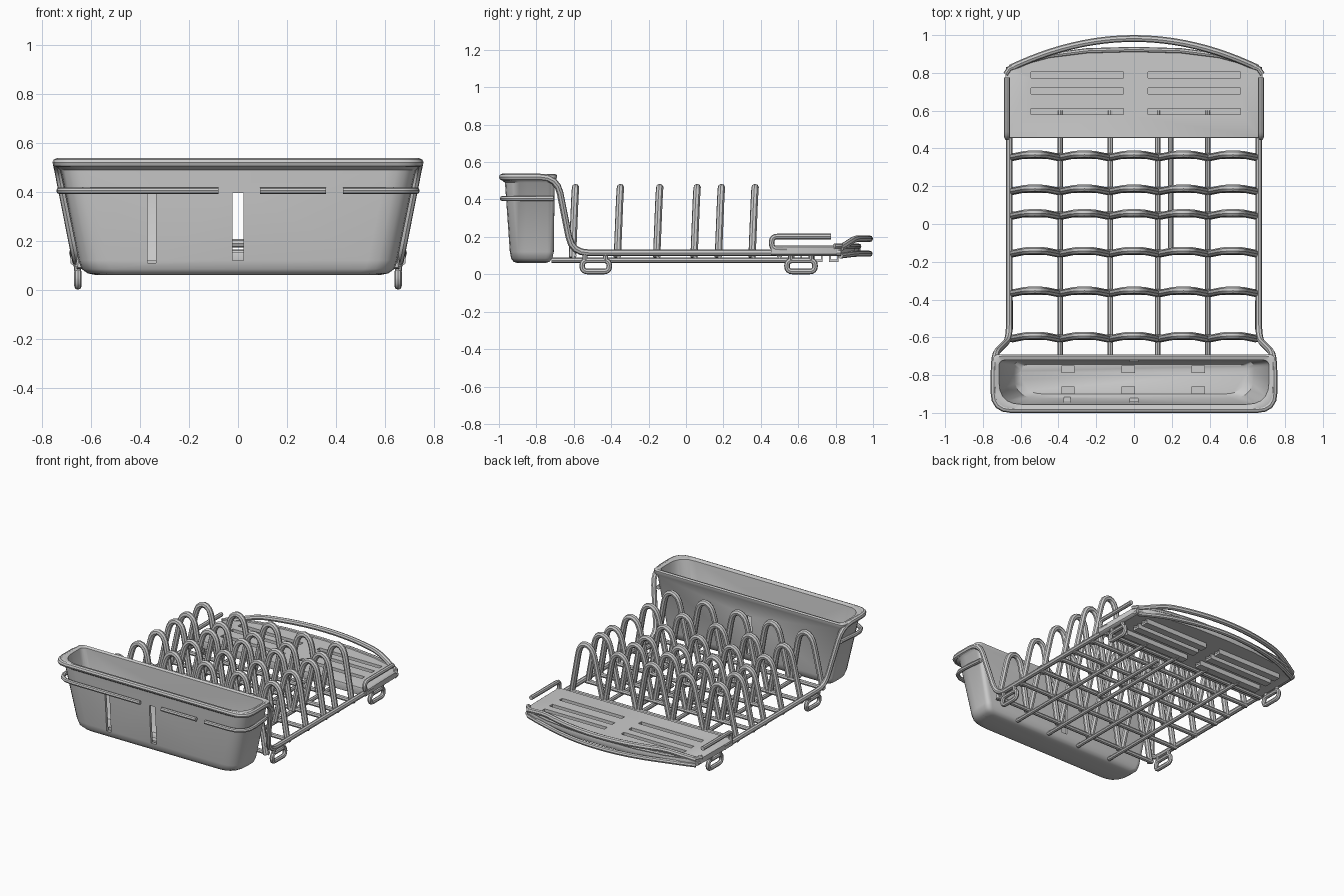
import bpy, bmesh, math
from mathutils import Vector

if "Cube" in bpy.data.objects:
    bpy.data.objects.remove(bpy.data.objects["Cube"])


def rounded(pts, r, cyclic=False, steps=4):
    """Replace each corner of a path by a small curve."""
    pts = [Vector(p) for p in pts]
    n, out = len(pts), []
    for i, p in enumerate(pts):
        if not cyclic and i in (0, n - 1):
            out.append(p)
            continue
        a, b = pts[i - 1] - p, pts[(i + 1) % n] - p
        a = p + a.normalized() * min(r, a.length * 0.48)
        b = p + b.normalized() * min(r, b.length * 0.48)
        for k in range(steps + 1):
            t = k / steps
            out.append(a * (1 - t) ** 2 + p * 2 * t * (1 - t) + b * t * t)
    return out


def wire(name, paths, r, cyclic=False):
    """Round wire along one or more paths, turned into a mesh."""
    cu = bpy.data.curves.new(name, 'CURVE')
    cu.dimensions = '3D'
    cu.bevel_depth = r
    cu.bevel_resolution = 2
    cu.use_fill_caps = True
    for path in paths:
        s = cu.splines.new('POLY')
        s.points.add(len(path) - 1)
        for pt, co in zip(s.points, path):
            pt.co = (*co, 1)
        s.use_cyclic_u = cyclic
    ob = bpy.data.objects.new(name, cu)
    bpy.context.collection.objects.link(ob)
    select(ob)
    bpy.ops.object.convert(target='MESH')
    smooth(bpy.context.object)
    return bpy.context.object


def select(ob):
    bpy.ops.object.select_all(action='DESELECT')
    ob.select_set(True)
    bpy.context.view_layer.objects.active = ob


def smooth(ob):
    select(ob)
    bpy.ops.object.shade_smooth_by_angle(angle=math.radians(40))


def mirrored(path):
    return [path, [(-p[0], p[1], p[2]) for p in path]]


def mesh_object(name, bm):
    bmesh.ops.recalc_face_normals(bm, faces=bm.faces)
    me = bpy.data.meshes.new(name)
    bm.to_mesh(me)
    bm.free()
    ob = bpy.data.objects.new(name, me)
    bpy.context.collection.objects.link(ob)
    return ob


def loft(name, rings):
    """Skin equal-length rings and cap both ends."""
    bm = bmesh.new()
    rows = [[bm.verts.new(p) for p in ring] for ring in rings]
    for a, b in zip(rows, rows[1:]):
        for i in range(len(a)):
            j = (i + 1) % len(a)
            bm.faces.new((a[i], a[j], b[j], b[i]))
    bm.faces.new(rows[0])
    bm.faces.new(rows[-1])
    return mesh_object(name, bm)


def boxes(name, items):
    """Boxes given as x0, x1, y0, y1, z0, z1."""
    bm = bmesh.new()
    for x0, x1, y0, y1, z0, z1 in items:
        vs = bmesh.ops.create_cube(bm, size=1)['verts']
        for v in vs:
            v.co = ((x0 + x1) / 2 + v.co.x * (x1 - x0), (y0 + y1) / 2 + v.co.y * (y1 - y0),
                    (z0 + z1) / 2 + v.co.z * (z1 - z0))
    return mesh_object(name, bm)


def cut(ob, cutter):
    m = ob.modifiers.new('cut', 'BOOLEAN')
    m.operation, m.solver, m.object = 'DIFFERENCE', 'EXACT', cutter
    select(ob)
    bpy.ops.object.modifier_apply(modifier=m.name)
    bpy.data.objects.remove(cutter)
    smooth(ob)


# Cutlery bin: z, half width, front y, back y
def bin_ring(z, hx, yf, yb):
    front = [(-hx, yf, z), (hx, yf, z)]
    back = [(hx, yb, z), (-hx, yb, z)]
    out = []
    loop = front + back
    for i in range(4):
        r = 0.12 if i < 2 else 0.035
        p = Vector(loop[i])
        a = (Vector(loop[i - 1]) - p).normalized() * r
        b = (Vector(loop[(i + 1) % 4]) - p).normalized() * r
        for k in range(6):
            t = k / 5
            out.append(p + a * (1 - t) ** 2 + b * t * t)
    return out


bin_profile = [
    (0.06, 0.58, -0.90, -0.75), (0.067, 0.615, -0.922, -0.73), (0.085, 0.64, -0.935, -0.715),
    (0.12, 0.652, -0.942, -0.707), (0.49, 0.728, -0.968, -0.702), (0.505, 0.745, -0.988, -0.692),
    (0.53, 0.748, -0.992, -0.69), (0.537, 0.735, -0.98, -0.70), (0.53, 0.715, -0.955, -0.72),
    (0.12, 0.635, -0.922, -0.727), (0.09, 0.60, -0.90, -0.745)]
cutlery_bin = loft('cutlery_bin', [bin_ring(*p) for p in bin_profile])
cut(cutlery_bin, boxes('slot_cutter', [(-0.022, 0.022, -1.1, -0.65, 0.12, 0.395),
                                       (-0.37, -0.335, -1.1, -0.85, 0.11, 0.395)]))

# Small drain ribs on the bin floor
boxes('bin_floor_ribs', [(x - 0.035, x + 0.035, y - 0.02, y + 0.02, 0.085, 0.12)
                         for x in (-0.35, -0.03, 0.34) for y in (-0.88, -0.77)])

# Side rails that climb and wrap around the bin rim
half = [(0.66, 0.83, 0.115), (0.66, -0.61, 0.115), (0.755 - 0.015, -0.69, 0.52),
        (0.742, -0.982, 0.52)]
frame = half + [(-x, y, z) for x, y, z in reversed(half)]
wire('main_frame', [rounded(frame, 0.09)], 0.018)

# Wire band around the bin, broken on the front as in the embedded sections
band = [(0.715, -0.71, 0.405), (0.742, -0.982, 0.405), (0.43, -0.982, 0.405)]
left_band = [(-0.715, -0.71, 0.405), (-0.742, -0.982, 0.405), (-0.08, -0.982, 0.405)]
wire('bin_band', [rounded(band, 0.13), rounded(left_band, 0.13),
                  [(0.09, -0.982, 0.405), (0.36, -0.982, 0.405)]], 0.014)

# Base grid
rows = (-0.60, -0.36, -0.15, 0.05, 0.18, 0.36)
lengthwise = [[(x, -0.72, 0.075), (x, 0.60, 0.075)] for x in (-0.39, -0.125, 0.125, 0.39)]
lengthwise.append([(0.195, -0.13, 0.075), (0.195, 0.48, 0.075)])
wire('lengthwise_wires', lengthwise, 0.014)
wire('cross_wires', [[(-0.66, y, 0.1), (0.66, y, 0.1)] for y in rows + (0.5,)], 0.015)

# Plate hoops: five narrow arches in each row
hoops = []
for y in rows:
    for i in range(-2, 3):
        c = i * 0.262
        arch = [(c - 0.122, y - 0.007, 0.09), (c - 0.05, y + 0.007, 0.47 + 0.0),
                (c, y + 0.01, 0.475), (c + 0.05, y + 0.007, 0.47), (c + 0.122, y - 0.007, 0.09)]
        flat = [arch[0], (c - 0.062, y + 0.005, 0.39), (c - 0.044, y + 0.008, 0.445),
                (c, y + 0.01, 0.47), (c + 0.044, y + 0.008, 0.445), (c + 0.062, y + 0.005, 0.39),
                arch[4]]
        hoops.append(rounded(flat, 0.03, steps=2))
wire('plate_hoops', hoops, 0.02)

# Wire feet under the rails
feet = []
for y0, y1 in ((-0.555, -0.41), (0.54, 0.69)):
    loop = [(0.655, y0, 0.015), (0.655, y1, 0.015), (0.655, y1, 0.075), (0.655, y0, 0.075)]
    feet += mirrored(rounded(loop, 0.03, True))
wire('feet', feet, 0.015, True)
wire('feet_links', [q for y in (-0.54, -0.43, 0.56, 0.67)
                    for q in mirrored([(0.655, y, 0.07), (0.66, y, 0.115)])], 0.014)

# Raised grip rails beside the tray
grip = rounded([(0.672, 0.54, 0.135), (0.672, 0.458, 0.135), (0.672, 0.458, 0.202),
                (0.672, 0.775, 0.202)], 0.03)
wire('grip_rails', mirrored(grip), 0.015)

# Drain tray with bowed back edge
edge = [(0.68, 0.80), (0.66, 0.83), (0.58, 0.865), (0.45, 0.90), (0.25, 0.925)]
outline = ([(-0.685, 0.455), (0.685, 0.455)] + edge + [(0, 0.932)]
           + [(-x, y) for x, y in reversed(edge)])
tray = loft('drain_tray', [[(x * s, 0.68 + (y - 0.68) * s, z) for x, y in outline]
                           for z, s in ((0.1, 0.985), (0.108, 1), (0.145, 1), (0.153, 0.985))])
slots = [(x0, x0 + 0.49, y - 0.016, y + 0.016) for x0 in (-0.545, 0.075)
         for y in (0.595, 0.705, 0.79)]
cut(tray, boxes('slot_cutter', [s + (0.05, 0.2) for s in slots]))

# Open-topped troughs hanging under the slots
bars = []
for x0, x1, y0, y1 in slots:
    bars += [(x0 - 0.01, x1 + 0.01, y0 - 0.01, y0, 0.066, 0.105),
             (x0 - 0.01, x1 + 0.01, y1, y1 + 0.01, 0.066, 0.105),
             (x0 - 0.01, x1 + 0.01, y0, y1, 0.066, 0.08)]
boxes('slot_troughs', bars)

# Bowed wires behind the tray: upper handle, lower brace, and rim bead
def bow(y_end, y_mid, z_end, z_mid, hx):
    out = []
    for k in range(25):
        u = k / 12 - 1
        f = 1 - u * u
        out.append((hx * u, y_end + (y_mid - y_end) * f, z_end + (z_mid - z_end) * min(1, f * 2)))
    return out


wire('back_handle', [bow(0.825, 0.982, 0.14, 0.19, 0.655)], 0.018)
wire('back_brace', [bow(0.825, 0.982, 0.1, 0.11, 0.655)], 0.016)
rim = [(x, y - 0.008, 0.15) for x, y in outline[2:]]
wire('tray_rim', [rim], 0.014)
